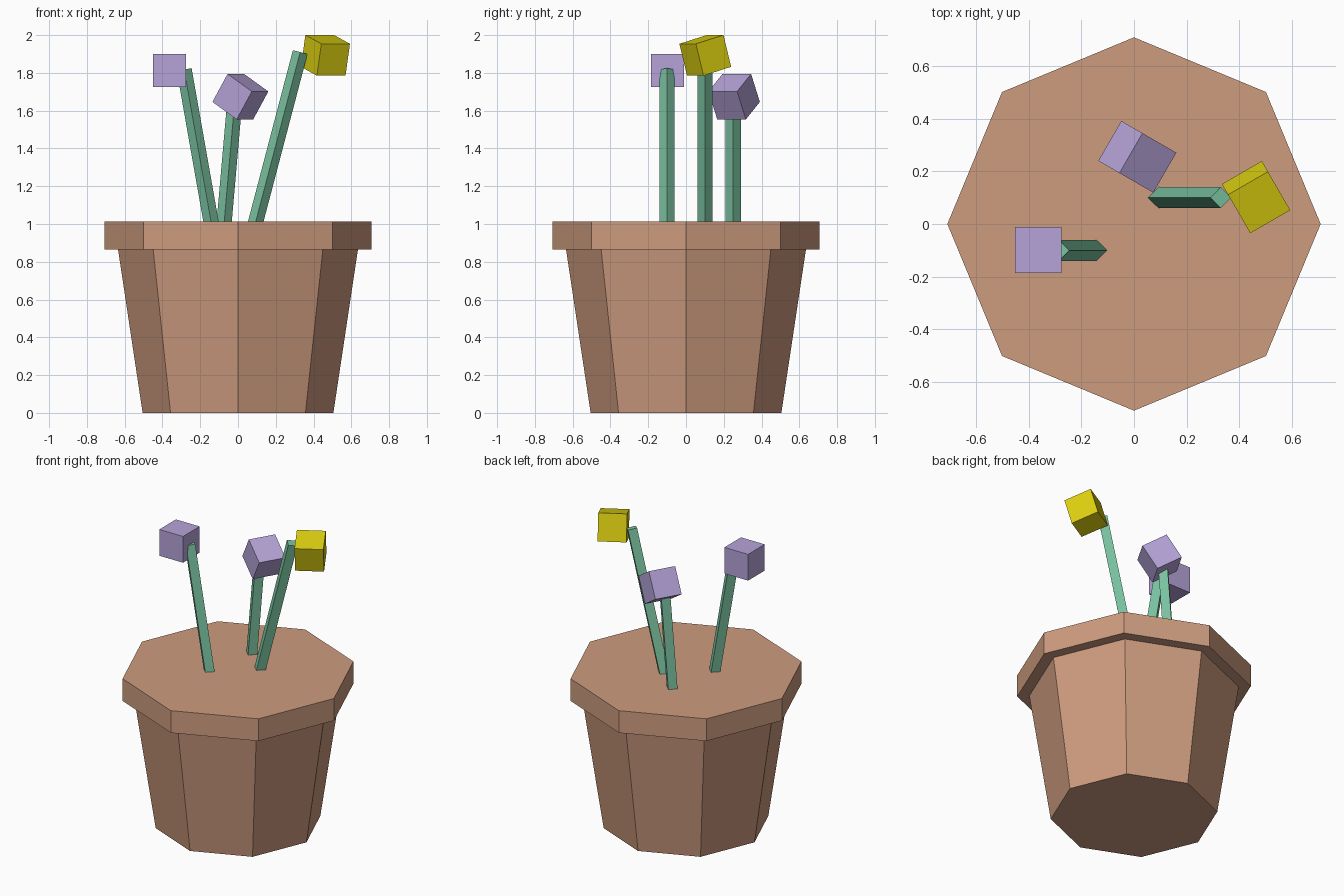
import bpy
import bmesh
from math import radians, sin, cos, pi
from mathutils import Matrix, Vector, Euler

if "Cube" in bpy.data.objects:
    bpy.data.objects.remove(bpy.data.objects["Cube"])


def material(name, rgb):
    mat = bpy.data.materials.new(name)
    lin = [((c / 255 + 0.055) / 1.055) ** 2.4 for c in rgb]
    mat.diffuse_color = (*lin, 1)
    mat.use_nodes = True
    mat.node_tree.nodes["Principled BSDF"].inputs["Base Color"].default_value = mat.diffuse_color
    return mat


TERRACOTTA = material("terracotta", (206, 156, 127))
GREEN = material("stem green", (122, 194, 160))
LILAC = material("lilac", (182, 164, 217))
YELLOW = material("yellow", (220, 207, 16))


def add_object(name, bm, mat):
    bmesh.ops.recalc_face_normals(bm, faces=bm.faces[:])
    mesh = bpy.data.meshes.new(name)
    bm.to_mesh(mesh)
    bm.free()
    mesh.materials.append(mat)
    obj = bpy.data.objects.new(name, mesh)
    bpy.context.collection.objects.link(obj)
    return obj


def lathe(name, profile, sides, mat):
    """Closed solid of revolution from (radius, height) pairs."""
    bm = bmesh.new()
    rings = [[bm.verts.new((r * cos(2 * pi * i / sides), r * sin(2 * pi * i / sides), z))
              for i in range(sides)] for r, z in profile]
    for low, high in zip(rings, rings[1:]):
        for i in range(sides):
            j = (i + 1) % sides
            bm.faces.new((low[i], low[j], high[j], high[i]))
    bm.faces.new(rings[0])
    bm.faces.new(rings[-1])
    return add_object(name, bm, mat)


def stem(name, soil_point, top_z, lean):
    """Diamond-section rod leaning sideways, rooted just under the soil."""
    angle = radians(lean)
    length = (top_z - soil_point[2]) / cos(angle)
    obj = lathe(name, [(0.04, -0.03), (0.04, length)], 4, GREEN)
    obj.location = soil_point
    obj.rotation_euler = (0, angle, 0)


def bloom(name, centre, turn, mat):
    """Cube flower head."""
    bm = bmesh.new()
    bmesh.ops.create_cube(bm, size=0.175)
    obj = add_object(name, bm, mat)
    obj.location = centre
    obj.rotation_euler = [radians(a) for a in turn]


# Eight-sided tapered pot with an overhanging rim, filled to the top
lathe("pot", [(0.505, 0), (0.635, 0.865), (0.708, 0.865), (0.708, 1.013)], 8, TERRACOTTA)

# Stems
stem("left_stem", (-0.143, -0.10, 1.013), 1.818, -10)
stem("middle_stem", (-0.073, 0.25, 1.013), 1.66, 5)
stem("right_stem", (0.094, 0.10, 1.013), 1.91, 14.7)

# Flower heads
bloom("left_bloom", (-0.363, -0.098, 1.813), (0, 0, 0), LILAC)
bloom("middle_bloom", (0.0125, 0.255, 1.674), (0, 32, -30), LILAC)
bloom("right_bloom", (0.463, 0.102, 1.893), (15.5, 0, 30), YELLOW)
